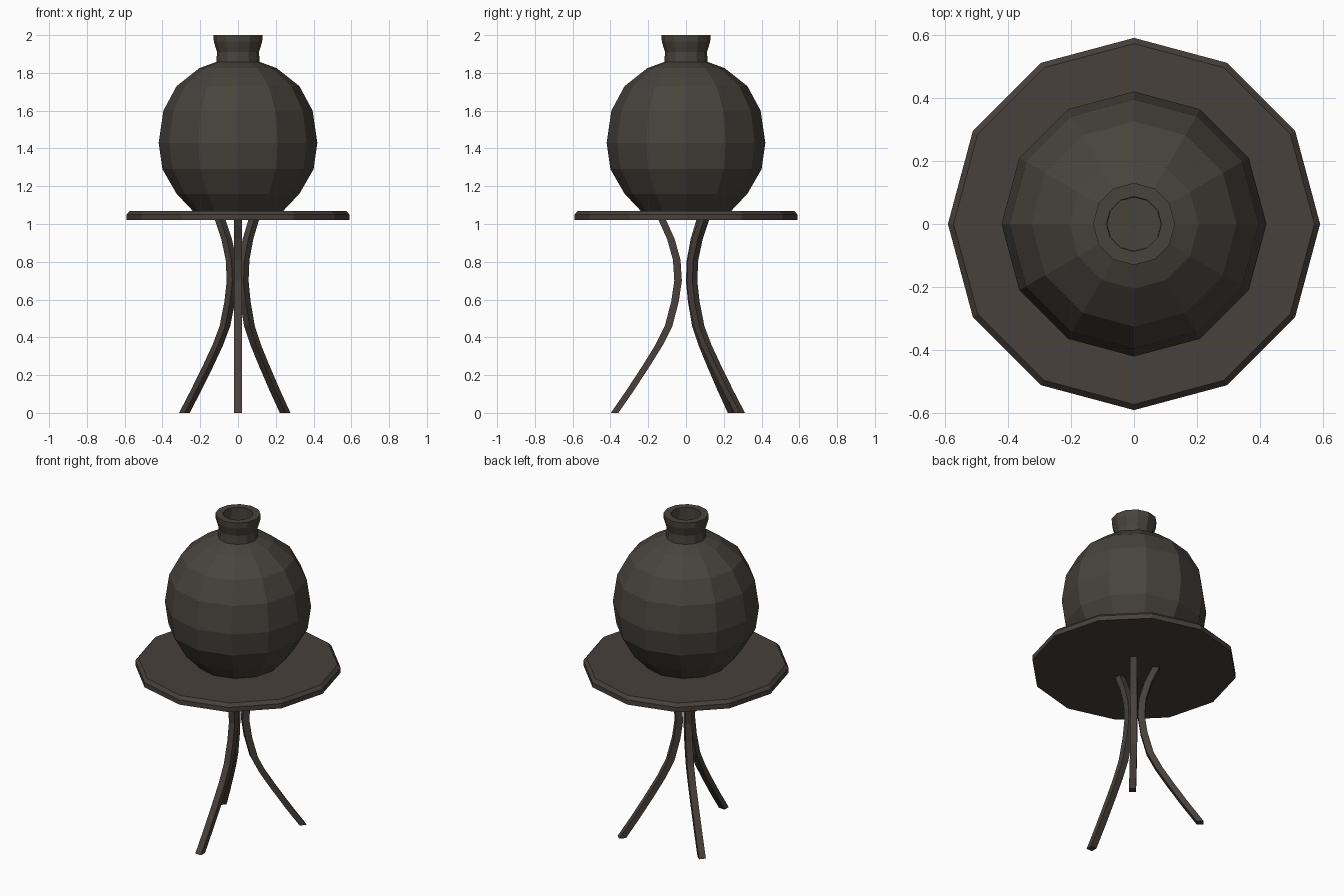
import bpy, bmesh
from math import cos, sin, pi, radians

if "Cube" in bpy.data.objects:
    bpy.data.objects.remove(bpy.data.objects["Cube"])


def material(name, rgb):
    m = bpy.data.materials.new(name)
    m.diffuse_color = (*rgb, 1)
    m.use_nodes = True
    m.node_tree.nodes["Principled BSDF"].inputs["Base Color"].default_value = m.diffuse_color
    return m


def finish(name, bm, mat):
    bmesh.ops.recalc_face_normals(bm, faces=bm.faces)
    mesh = bpy.data.meshes.new(name)
    bm.to_mesh(mesh)
    bm.free()
    mesh.materials.append(mat)
    ob = bpy.data.objects.new(name, mesh)
    bpy.context.collection.objects.link(ob)
    return ob


def loft(name, rings, mat):
    """Bridge successive rings of points and cap both ends."""
    bm = bmesh.new()
    loops = [[bm.verts.new(p) for p in ring] for ring in rings]
    n = len(loops[0])
    for a, b in zip(loops, loops[1:]):
        for i in range(n):
            j = (i + 1) % n
            bm.faces.new((a[i], a[j], b[j], b[i]))
    bm.faces.new(loops[0])
    bm.faces.new(loops[-1])
    return finish(name, bm, mat)


def lathe(name, profile, mat, sides=12):
    rings = [[(r * cos(2 * pi * i / sides), r * sin(2 * pi * i / sides), z)
              for i in range(sides)] for r, z in profile]
    return loft(name, rings, mat)


wood = material("dark wood", (0.064, 0.052, 0.045))
clay = material("dark clay", (0.064, 0.056, 0.046))

# Round table top with a chamfered upper edge
lathe("table_top", [(0.59, 1.02), (0.59, 1.05), (0.572, 1.07)][:3], wood)

# Round pot body
lathe("pot_body", [(0.24, 1.07), (0.325, 1.16), (0.40, 1.29), (0.42, 1.43),
                   (0.395, 1.60), (0.325, 1.73), (0.205, 1.825), (0.11, 1.86)], clay)

# Flared neck with an open mouth
lathe("pot_neck", [(0.115, 1.855), (0.111, 1.91), (0.128, 1.965), (0.13, 2.0),
                   (0.087, 2.0), (0.085, 1.90)], clay)

# Three curved legs: (radius, height) path with a square section
PATH = [(0.378, 0), (0.295, 0.12), (0.21, 0.25), (0.142, 0.36), (0.092, 0.46),
        (0.058, 0.59), (0.042, 0.70), (0.049, 0.81), (0.08, 0.92), (0.125, 1.02)]
H = 0.02
for name, deg in (("front_leg", 270), ("right_leg", 48.7), ("left_leg", 138.7)):
    c, s = cos(radians(deg)), sin(radians(deg))
    rings = [[((r + u) * c - v * s, (r + u) * s + v * c, z)
              for u, v in ((-H, -H), (H, -H), (H, H), (-H, H))] for r, z in PATH]
    loft(name, rings, wood)
